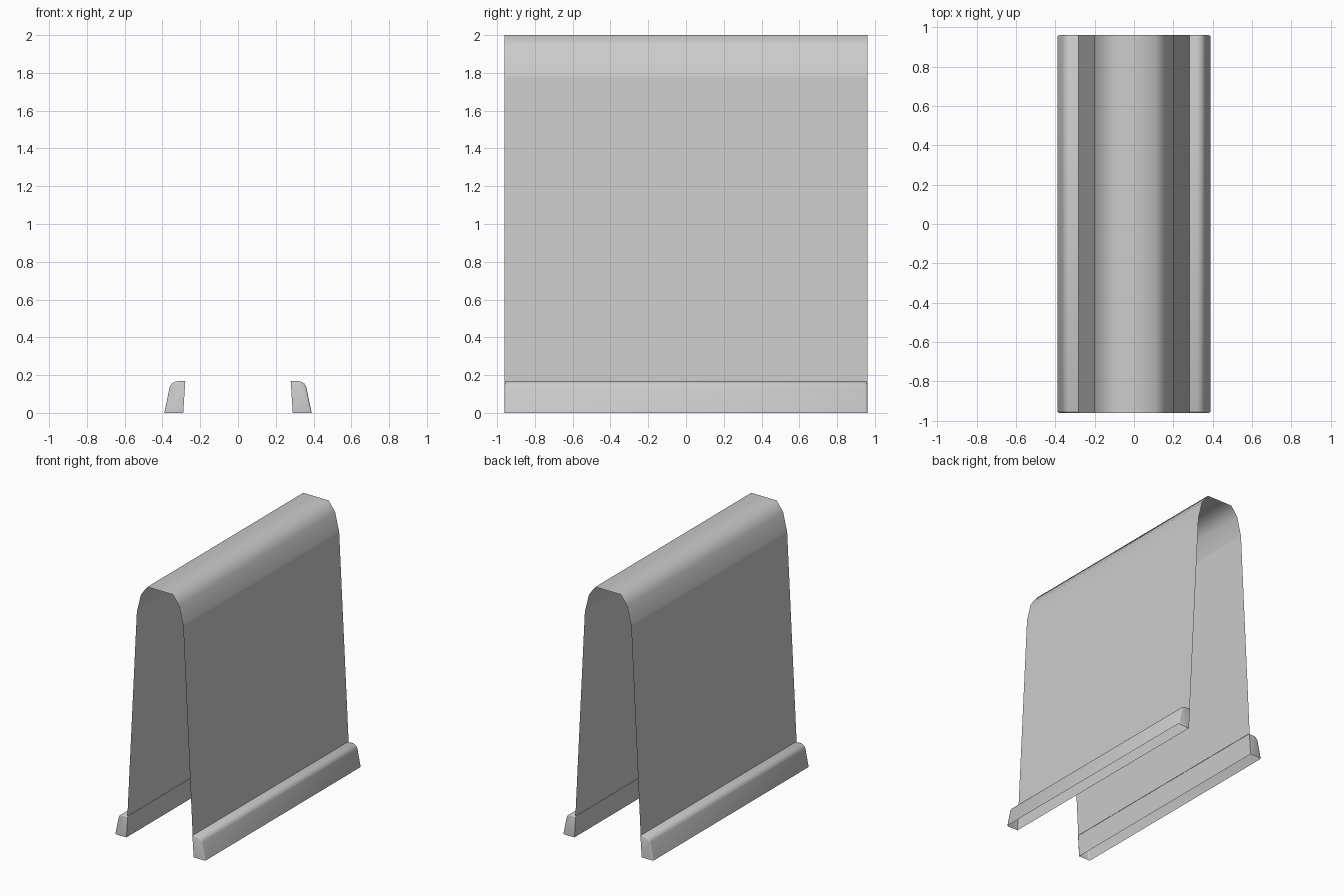
import bpy
import bmesh
import math

if "Cube" in bpy.data.objects:
    bpy.data.objects.remove(bpy.data.objects["Cube"])

HALF = 0.96       # half of the length along y
RAIL_TOP = 0.168

grey = bpy.data.materials.new("light_grey")
grey.use_nodes = True
colour = (0.6, 0.6, 0.6, 1)
grey.diffuse_color = colour
grey.node_tree.nodes["Principled BSDF"].inputs["Base Color"].default_value = colour


def finish(bm, name, angle):
    """Smooth the faces, keep sharp edges, and make the object."""
    for f in bm.faces:
        f.smooth = True
    for e in bm.edges:
        if len(e.link_faces) == 2 and e.calc_face_angle() > math.radians(angle):
            e.smooth = False
    mesh = bpy.data.meshes.new(name)
    bm.to_mesh(mesh)
    bm.free()
    mesh.materials.append(grey)
    obj = bpy.data.objects.new(name, mesh)
    bpy.context.collection.objects.link(obj)
    return obj


# Thin folded sheet: two leaning walls, curved shoulders, flat ridge
side = [(0.29, 0), (0.2815, RAIL_TOP), (0.2, 1.78), (0.165, 1.925), (0.11, 2)]
profile = side + [(-x, z) for x, z in reversed(side)]
bm = bmesh.new()
front = [bm.verts.new((x, -HALF, z)) for x, z in profile]
back = [bm.verts.new((x, HALF, z)) for x, z in profile]
for i in range(len(profile) - 1):
    bm.faces.new((front[i], back[i], back[i + 1], front[i + 1]))
for e in bm.edges:
    if all(abs(v.co.z - 1.78) < 0.001 for v in e.verts):
        e.smooth = False
finish(bm, "folded_sheet", 35)

# Hollow foot rail, open below and against the sheet, mirrored to both sides
section = [(0.29, 0), (0.39, 0), (0.355, RAIL_TOP), (0.279, RAIL_TOP)]
bm = bmesh.new()
front = [bm.verts.new((x, -HALF, z)) for x, z in section]
back = [bm.verts.new((x, HALF, z)) for x, z in section]
bm.faces.new(front)
bm.faces.new(back[::-1])
for i in (1, 2):
    bm.faces.new((front[i], back[i], back[i + 1], front[i + 1]))

# Round the long outer top edge, then soften the rims of the end caps
top_edge = bm.edges.get((front[2], back[2]))
bmesh.ops.bevel(bm, geom=[top_edge], offset=0.035, segments=5,
                profile=0.5, affect="EDGES")
bm.normal_update()
rims = [e for e in bm.edges if len(e.link_faces) == 2
        and any(abs(f.normal.y) > 0.9 for f in e.link_faces)]
bmesh.ops.bevel(bm, geom=rims, offset=0.01, segments=2,
                profile=0.5, affect="EDGES")
bm.normal_update()
rails = finish(bm, "foot_rails", 50)
mirror = rails.modifiers.new("mirror", "MIRROR")
mirror.use_axis = (True, False, False)
mirror.use_mirror_merge = False
